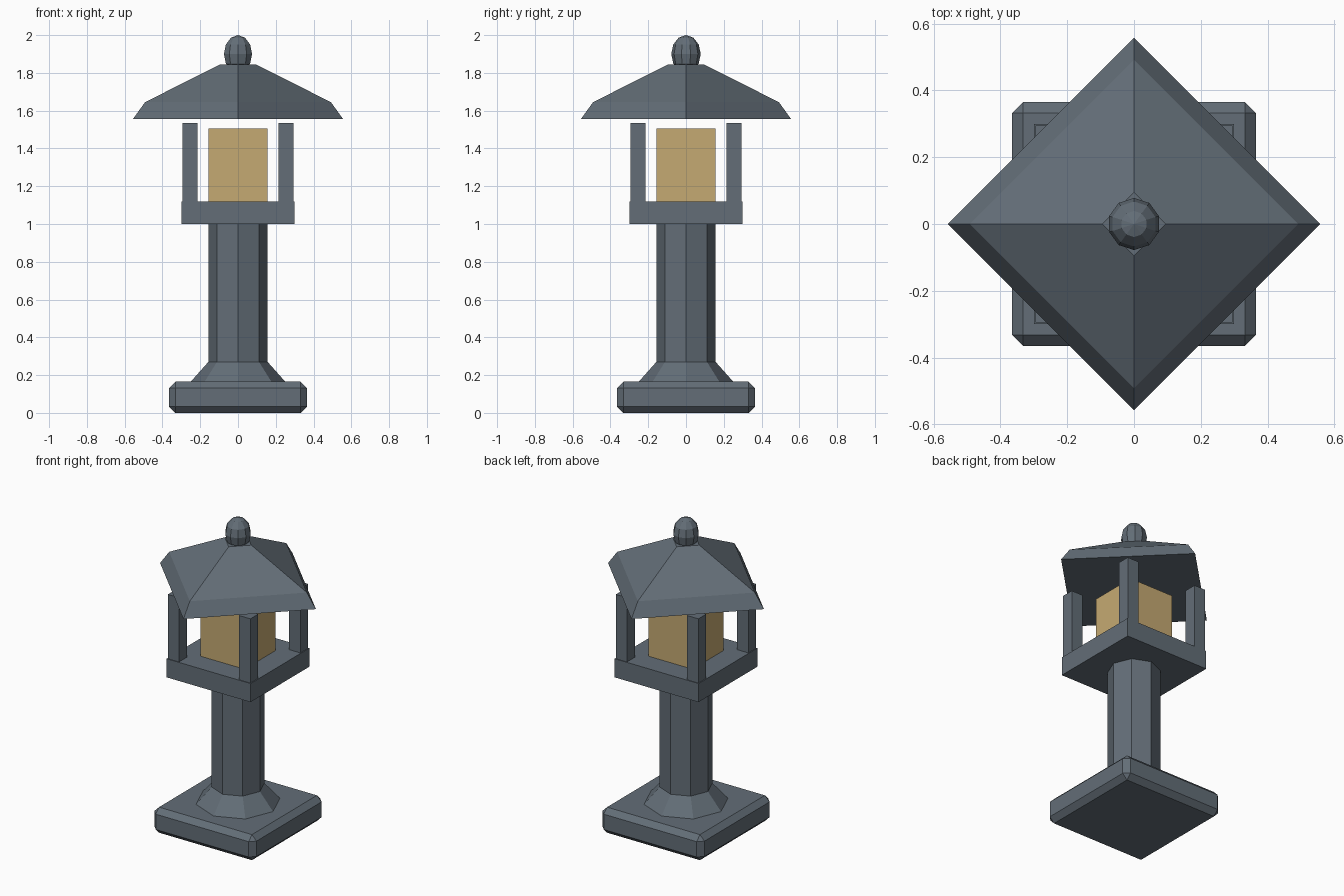
import bpy, bmesh
from math import radians
from mathutils import Matrix

cube = bpy.data.objects.get("Cube")
if cube:
    bpy.data.objects.remove(cube, do_unlink=True)


def make_material(name, color):
    mat = bpy.data.materials.new(name)
    mat.use_nodes = True
    mat.diffuse_color = color
    mat.node_tree.nodes["Principled BSDF"].inputs["Base Color"].default_value = color
    return mat


stone = make_material("slate grey stone", (0.125, 0.155, 0.185, 1))
glow = make_material("warm lamp paper", (0.56, 0.40, 0.17, 1))


def add_object(name, bm, mat):
    bmesh.ops.recalc_face_normals(bm, faces=bm.faces)
    mesh = bpy.data.meshes.new(name)
    bm.to_mesh(mesh)
    bm.free()
    mesh.materials.append(mat)
    obj = bpy.data.objects.new(name, mesh)
    bpy.context.collection.objects.link(obj)
    return obj


def box(name, half, z0, z1, mat, x=0, y=0, bevel=0):
    bm = bmesh.new()
    place = Matrix.Translation((x, y, (z0 + z1) / 2)) @ Matrix.Diagonal((2 * half, 2 * half, z1 - z0, 1))
    bmesh.ops.create_cube(bm, size=1, matrix=place)
    if bevel:
        bmesh.ops.bevel(bm, geom=bm.edges[:], offset=bevel, segments=1, affect='EDGES')
    return add_object(name, bm, mat)


def stack(name, sides, profile, mat):
    """Closed solid through (radius, height) rings, with corners on the axes."""
    bm = bmesh.new()
    rings = []
    for radius, z in profile:
        ring = bmesh.ops.create_circle(bm, segments=sides, radius=radius,
                                       matrix=Matrix.Translation((0, 0, z)))["verts"]
        rings.append(ring)
    for low, high in zip(rings, rings[1:]):
        for i in range(sides):
            j = (i + 1) % sides
            bm.faces.new((low[i], low[j], high[j], high[i]))
    bm.faces.new(rings[0])
    bm.faces.new(rings[-1])
    return add_object(name, bm, mat)


# Foot and post
box("base_slab", 0.365, 0, 0.165, stone, bevel=0.033)
stack("flared_post", 8, [(0.25, 0.165), (0.157, 0.27), (0.157, 1.0)], stone)

# Lamp housing
box("lamp_platform", 0.3, 1.0, 1.12, stone)
box("lamp_box", 0.157, 1.12, 1.505, glow)
for side, x in (("left", 0.255), ("right", -0.255)):
    for end, y in (("front", -0.255), ("back", 0.255)):
        box(f"{end}_{side}_pillar", 0.04, 1.12, 1.535, stone, x, y)

# Roof, turned diagonally to the platform
stack("roof", 4, [(0.557, 1.555), (0.492, 1.645), (0.095, 1.845)], stone)

# Rounded finial
bm = bmesh.new()
bmesh.ops.create_uvsphere(bm, u_segments=10, v_segments=6, radius=1,
                          matrix=Matrix.Translation((0, 0, 1.9)) @ Matrix.Diagonal((0.078, 0.078, 0.1, 1)))
add_object("finial", bm, stone)
